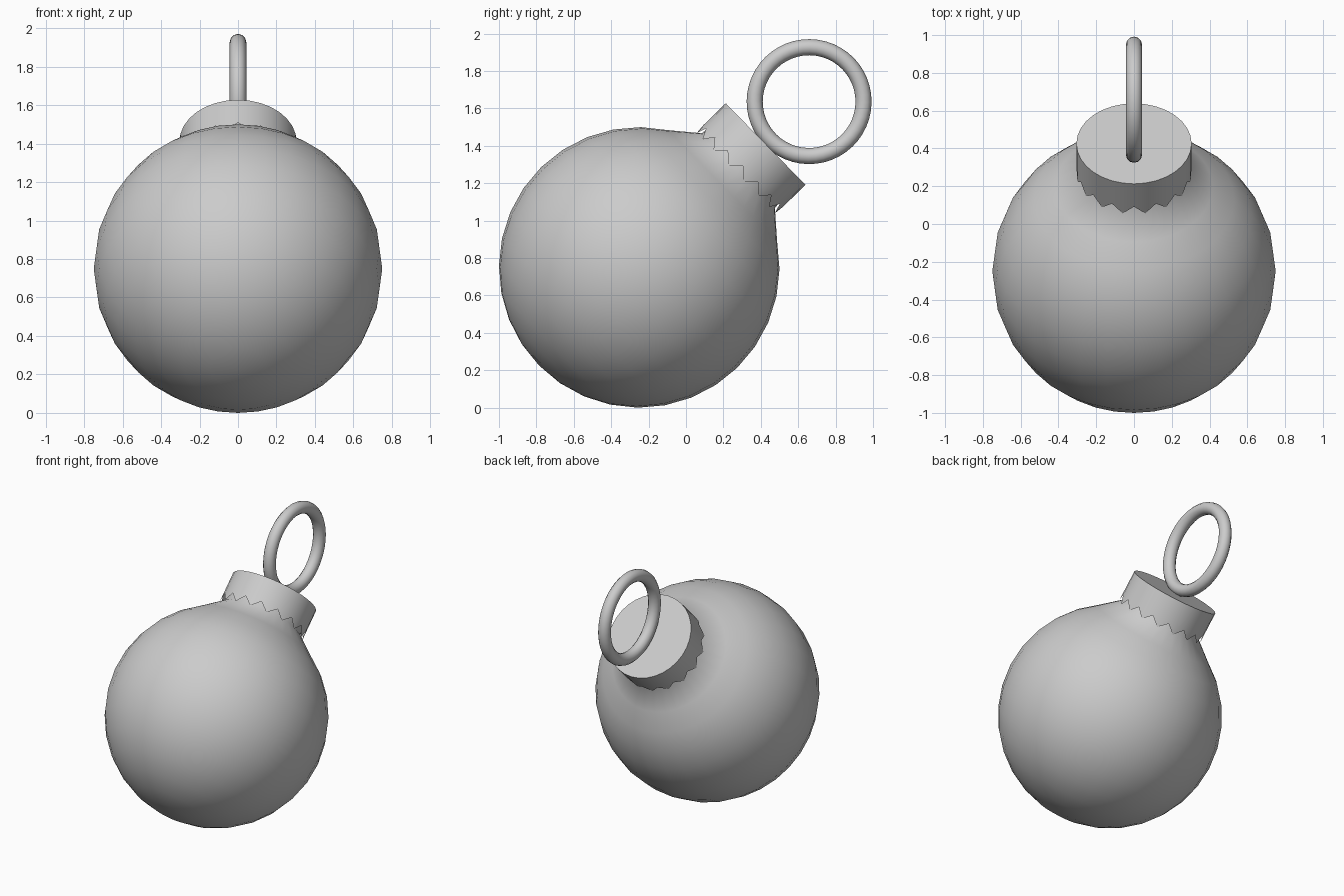
import bpy, bmesh
from math import sin, cos, pi, radians
from mathutils import Matrix

if "Cube" in bpy.data.objects:
    bpy.data.objects.remove(bpy.data.objects["Cube"])

SEG = 32
CENTRE = (0, -0.25, 0.75)
R = 0.75
# Everything is built upright around the ball centre, then leaned backwards
POSE = Matrix.Translation(CENTRE) @ Matrix.Rotation(radians(-45.7), 4, 'X')


def lathe(name, rings, angle, start=None, end=None):
    """Skin rings of (radius, height function); optional pole heights close the ends."""
    bm = bmesh.new()
    loops = []
    for r, h in rings:
        loops.append([bm.verts.new((r * cos(2 * pi * i / SEG), r * sin(2 * pi * i / SEG),
                                    h(i) if callable(h) else h)) for i in range(SEG)])
    for a, b in zip(loops, loops[1:]):
        for i in range(SEG):
            j = (i + 1) % SEG
            bm.faces.new((a[i], a[j], b[j], b[i]))
    for pole, loop in ((start, loops[0]), (end, loops[-1])):
        if pole is not None:
            p = bm.verts.new((0, 0, pole))
            for i in range(SEG):
                bm.faces.new((loop[i], loop[(i + 1) % SEG], p))
    bmesh.ops.recalc_face_normals(bm, faces=bm.faces)
    bm.transform(POSE)
    me = bpy.data.meshes.new(name)
    bm.to_mesh(me)
    bm.free()
    ob = bpy.data.objects.new(name, me)
    bpy.context.collection.objects.link(ob)
    smooth(ob, angle)
    return ob


def smooth(ob, angle):
    bpy.ops.object.select_all(action='DESELECT')
    ob.select_set(True)
    bpy.context.view_layer.objects.active = ob
    bpy.ops.object.shade_smooth_by_angle(angle=radians(angle))


# Glass ball with a short neck drawn out at the top
ball = [(R * sin(pi * k / 16), -R * cos(pi * k / 16)) for k in range(1, 14)]
ball += [(0.28, 0.74), (0.265, 0.86)]
lathe("bauble_ball", ball, 60, start=-R)

# Metal cap with a zigzag lower edge
lathe("bauble_cap", [(0.305, lambda i: 0.72 if i % 2 else 0.775),
                     (0.305, 0.944)], 40, end=0.944)

# Hanging ring standing on the cap
bpy.ops.mesh.primitive_torus_add(major_radius=0.291, minor_radius=0.043,
                                 major_segments=48, minor_segments=12)
ring = bpy.context.object
ring.name = "hanging_ring"
ring.data.transform(POSE @ Matrix.Translation((0, 0, 1.269)) @ Matrix.Rotation(pi / 2, 4, 'Y'))
smooth(ring, 60)
